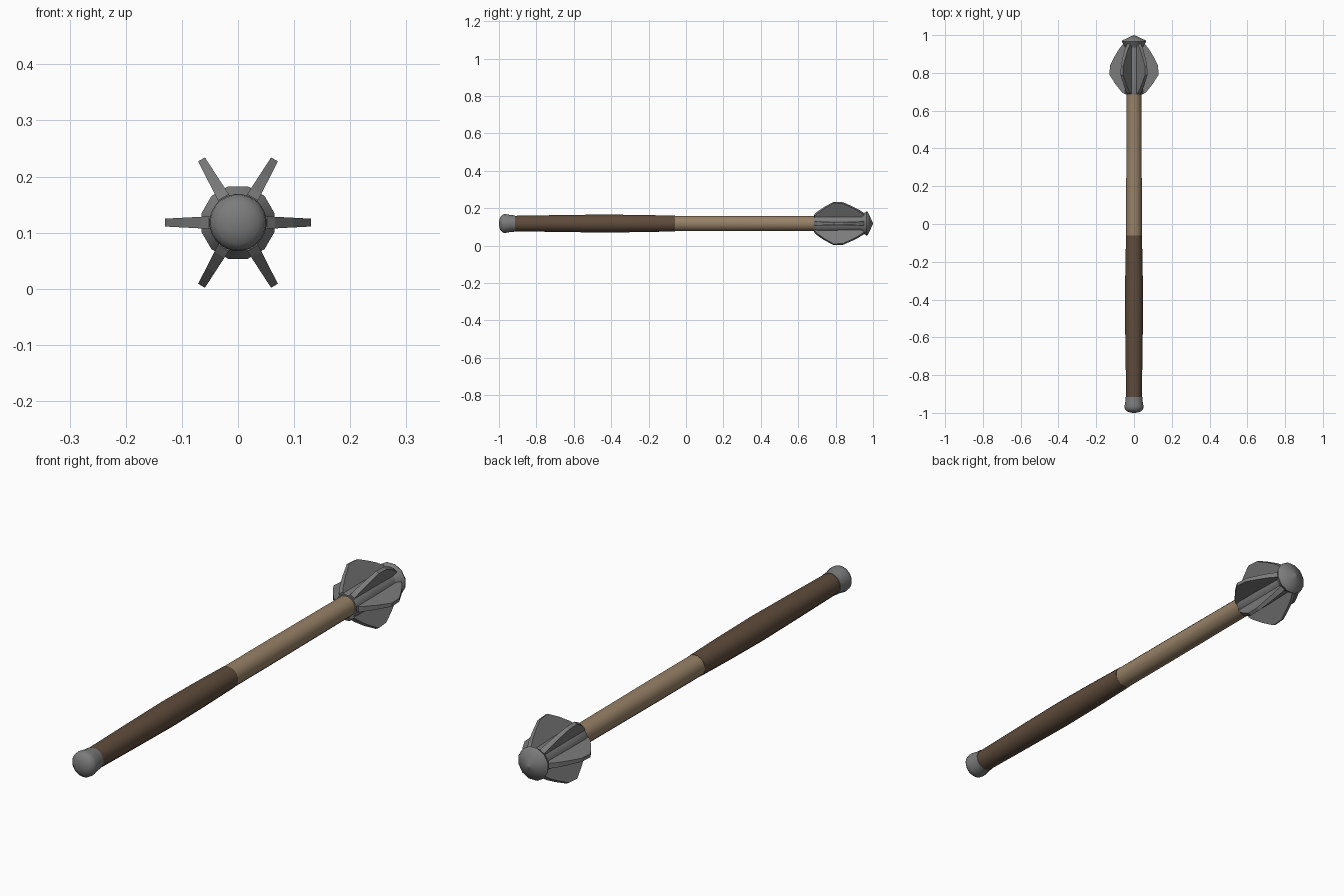
import bpy, bmesh, math

AXIS_Z = 0.118

old = bpy.data.objects.get("Cube")
if old:
    bpy.data.objects.remove(old, do_unlink=True)


def material(name, rgb):
    m = bpy.data.materials.new(name)
    m.use_nodes = True
    color = (*rgb, 1)
    m.diffuse_color = color
    bsdf = m.node_tree.nodes["Principled BSDF"]
    bsdf.inputs["Base Color"].default_value = color
    bsdf.inputs["Roughness"].default_value = 0.6
    return m


steel = material("steel grey", (0.20, 0.20, 0.20))
wood = material("light wood", (0.31, 0.22, 0.135))
leather = material("brown leather", (0.115, 0.072, 0.045))


def finish(name, bm, mat, angle=None):
    bmesh.ops.remove_doubles(bm, verts=bm.verts, dist=0.0001)
    bmesh.ops.recalc_face_normals(bm, faces=bm.faces)
    mesh = bpy.data.meshes.new(name)
    bm.to_mesh(mesh)
    bm.free()
    mesh.materials.append(mat)
    ob = bpy.data.objects.new(name, mesh)
    bpy.context.collection.objects.link(ob)
    ob.location.z = AXIS_Z
    if angle:
        bpy.ops.object.select_all(action='DESELECT')
        ob.select_set(True)
        bpy.context.view_layer.objects.active = ob
        bpy.ops.object.shade_smooth_by_angle(angle=math.radians(angle))
    return ob


def loft(bm, rings):
    """Join matching rings of points and cap both ends."""
    loops = [[bm.verts.new(p) for p in ring] for ring in rings]
    n = len(loops[0])
    for a, b in zip(loops, loops[1:]):
        for i in range(n):
            j = (i + 1) % n
            bm.faces.new((a[i], a[j], b[j], b[i]))
    bm.faces.new(loops[0])
    bm.faces.new(loops[-1])


def turned(name, profile, mat, sides=16, angle=40):
    """Turn a (y, radius) profile around the long axis."""
    bm = bmesh.new()
    steps = [math.tau * (i + 0.5) / sides for i in range(sides)]
    loft(bm, [[(r * math.cos(t), y, r * math.sin(t)) for t in steps]
              for y, r in profile])
    return finish(name, bm, mat, angle)


# Handle
turned("shaft", [(-0.07, 0.042), (0.2, 0.042), (0.72, 0.04)], wood)
turned("grip", [(-0.93, 0.042), (-0.68, 0.046), (-0.45, 0.049),
                (-0.25, 0.047), (-0.06, 0.043)], leather)
turned("pommel", [(-1.0, 0.006), (-0.998, 0.02), (-0.992, 0.037),
                  (-0.98, 0.049), (-0.965, 0.051), (-0.94, 0.046),
                  (-0.915, 0.044)], steel, 24, 50)

# Head core and pointed cap
turned("head_core", [(0.685, 0.046), (0.7, 0.05), (0.8, 0.05),
                     (0.93, 0.047), (0.955, 0.047)], steel, 12)
turned("head_cap", [(0.935, 0.047), (0.966, 0.067), (0.972, 0.064),
                    (0.986, 0.033), (1.0, 0.002)], steel, 12)

# Six wedge-shaped flanges around the head
EDGE = [(0.688, 0.052), (0.7, 0.066), (0.74, 0.098), (0.79, 0.13),
        (0.84, 0.127), (0.89, 0.101), (0.925, 0.08), (0.953, 0.058)]
ROOT = 0.035
for k in range(6):
    bm = bmesh.new()
    t = math.tau * k / 6
    c, s = math.cos(t), math.sin(t)
    rings = []
    for y, r in EDGE:
        half = 0.012 - 0.005 * (r - ROOT) / 0.095
        section = [(ROOT, -0.012), (r, -half), (r, half), (ROOT, 0.012)]
        rings.append([(u * c - w * s, y, u * s + w * c) for u, w in section])
    loft(bm, rings)
    finish(f"flange_{k + 1}", bm, steel)
